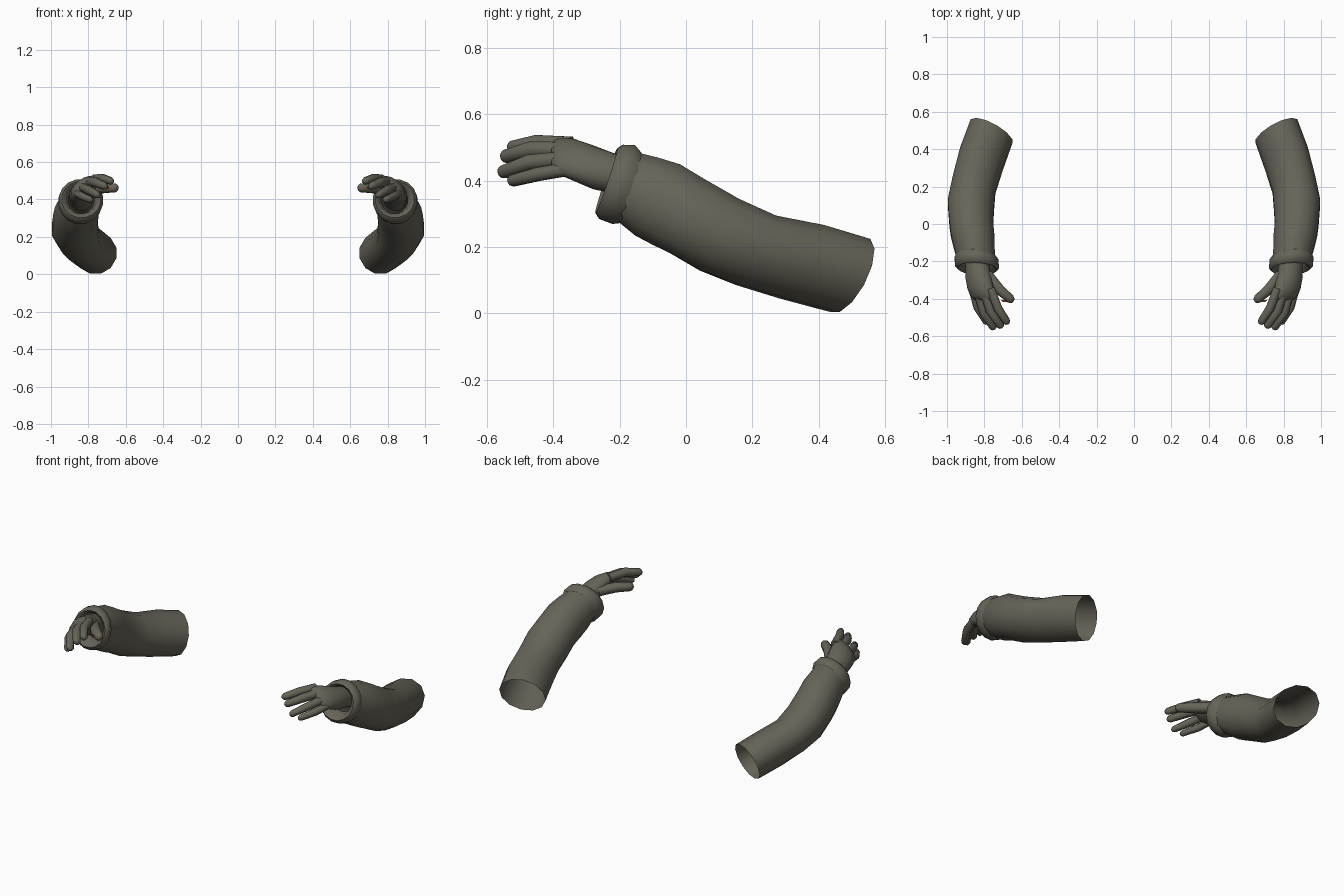
import bpy, bmesh, math
from mathutils import Vector


def material(name, rgb):
    m = bpy.data.materials.new(name)
    m.diffuse_color = (*rgb, 1)
    return m


OLIVE = material("olive grey", (0.135, 0.128, 0.098))
RED = material("dull red", (0.35, 0.06, 0.035))


def loft(name, rings, sides, cap_start=False, cap_end=False, mat=OLIVE):
    """Skin rings of (centre, half width, half height, y lean per x, y lean per z, roll);
    the mirror modifier makes the other arm."""
    bm = bmesh.new()
    loops = []
    for (cx, cy, cz), hw, hh, a, b, roll in rings:
        loop = []
        for i in range(sides):
            t = 2 * math.pi * (i + 0.5) / sides
            u, v = hw * math.cos(t), hh * math.sin(t)
            dx = u * math.cos(roll) - v * math.sin(roll)
            dz = u * math.sin(roll) + v * math.cos(roll)
            loop.append(bm.verts.new((cx + dx, cy + a * dx + b * dz, cz + dz)))
        loops.append(loop)
    for p, q in zip(loops, loops[1:]):
        for i in range(sides):
            j = (i + 1) % sides
            bm.faces.new((p[i], p[j], q[j], q[i]))
    if cap_start:
        bm.faces.new(loops[0][::-1])
    if cap_end:
        bm.faces.new(loops[-1])
    bmesh.ops.recalc_face_normals(bm, faces=bm.faces)
    me = bpy.data.meshes.new(name)
    bm.to_mesh(me)
    bm.free()
    me.materials.append(mat)
    ob = bpy.data.objects.new(name, me)
    bpy.context.collection.objects.link(ob)
    ob.modifiers.new("other_arm", 'MIRROR').use_mirror_merge = False
    bpy.ops.object.select_all(action='DESELECT')
    ob.select_set(True)
    bpy.context.view_layer.objects.active = ob
    bpy.ops.object.shade_smooth_by_angle(angle=math.radians(50))
    return ob


def digit(name, points, radius):
    """Tapered finger with a rounded tip along a bent path."""
    pts = [Vector(p) for p in points]
    end = (pts[-1] - pts[-2]).normalized()
    path = [(p, radius * k) for p, k in zip(pts, (1.0, 1.0, 0.85))]
    path[-1] = (pts[-1] - end * radius * 0.7, radius * 0.85)
    path += [(pts[-1] - end * radius * 0.2, radius * 0.6), (pts[-1], radius * 0.2)]
    rings = []
    for i, (p, r) in enumerate(path):
        d = path[min(i + 1, len(path) - 1)][0] - path[max(i - 1, 0)][0]
        a, b = -d.x / d.y, -d.z / d.y
        rings.append((p, r / math.hypot(1, a), r / math.hypot(1, b), a, b, 0))
    loft(name, rings, 8, True, True)


# Sleeve, open at the back, bending at the elbow
loft("sleeve", [
    ((0.762, 0.495, 0.114), 0.115, 0.114, 0.48, 0.42, 0),
    ((0.815, 0.35, 0.155), 0.118, 0.115, 0.42, 0.48, 0),
    ((0.855, 0.21, 0.190), 0.118, 0.108, 0.30, 0.50, 0),
    ((0.872, 0.10, 0.237), 0.128, 0.112, 0.15, 0.50, 0),
    ((0.870, 0.00, 0.295), 0.121, 0.118, 0.0, 0.42, 0),
    ((0.863, -0.06, 0.328), 0.120, 0.125, 0.0, 0.35, 0),
    ((0.855, -0.12, 0.352), 0.113, 0.122, 0.0, 0.28, 0),
    ((0.845, -0.18, 0.382), 0.106, 0.108, 0.0, 0.25, 0),
], 12)

# Cuff, a rolled band whose mouth turns inwards
loft("cuff", [
    ((0.847, -0.165, 0.378), 0.105, 0.108, 0.05, 0.28, 0),
    ((0.842, -0.188, 0.388), 0.119, 0.121, 0.05, 0.28, 0),
    ((0.840, -0.225, 0.396), 0.120, 0.114, 0.05, 0.32, 0),
    ((0.838, -0.240, 0.400), 0.106, 0.098, 0.05, 0.34, 0),
    ((0.838, -0.225, 0.402), 0.085, 0.080, 0.05, 0.34, 0),
    ((0.838, -0.170, 0.395), 0.070, 0.070, 0.05, 0.30, 0),
], 16)

# Palm, rolled so the thumb side is higher
ROLL = math.radians(-38)
loft("palm", [
    ((0.838, -0.15, 0.400), 0.062, 0.060, 0, 0, ROLL),
    ((0.836, -0.22, 0.422), 0.066, 0.060, 0, 0, ROLL),
    ((0.832, -0.28, 0.440), 0.078, 0.058, 0, 0, ROLL),
    ((0.822, -0.34, 0.463), 0.083, 0.048, 0, 0, ROLL),
    ((0.812, -0.385, 0.473), 0.076, 0.036, 0, 0, ROLL),
    ((0.806, -0.405, 0.474), 0.062, 0.022, 0, 0, ROLL),
], 14, True, True)

# Fingers and thumb
digit("index_finger", [(0.767, -0.345, 0.509), (0.728, -0.45, 0.514), (0.672, -0.535, 0.497)], 0.025)
digit("middle_finger", [(0.802, -0.355, 0.492), (0.768, -0.465, 0.494), (0.704, -0.555, 0.468)], 0.026)
digit("ring_finger", [(0.836, -0.355, 0.466), (0.806, -0.470, 0.455), (0.744, -0.563, 0.420)], 0.025)
digit("little_finger", [(0.866, -0.340, 0.437), (0.838, -0.445, 0.419), (0.782, -0.535, 0.396)], 0.022)
digit("thumb", [(0.785, -0.27, 0.450), (0.720, -0.35, 0.462), (0.645, -0.415, 0.462)], 0.030)

# Small red patch beside the thumb tip
loft("red_patch", [
    ((0.690, -0.407, 0.462), 0.026, 0.004, 0, 0, 0),
    ((0.685, -0.416, 0.462), 0.022, 0.004, 0, 0, 0),
], 6, True, True, RED)
